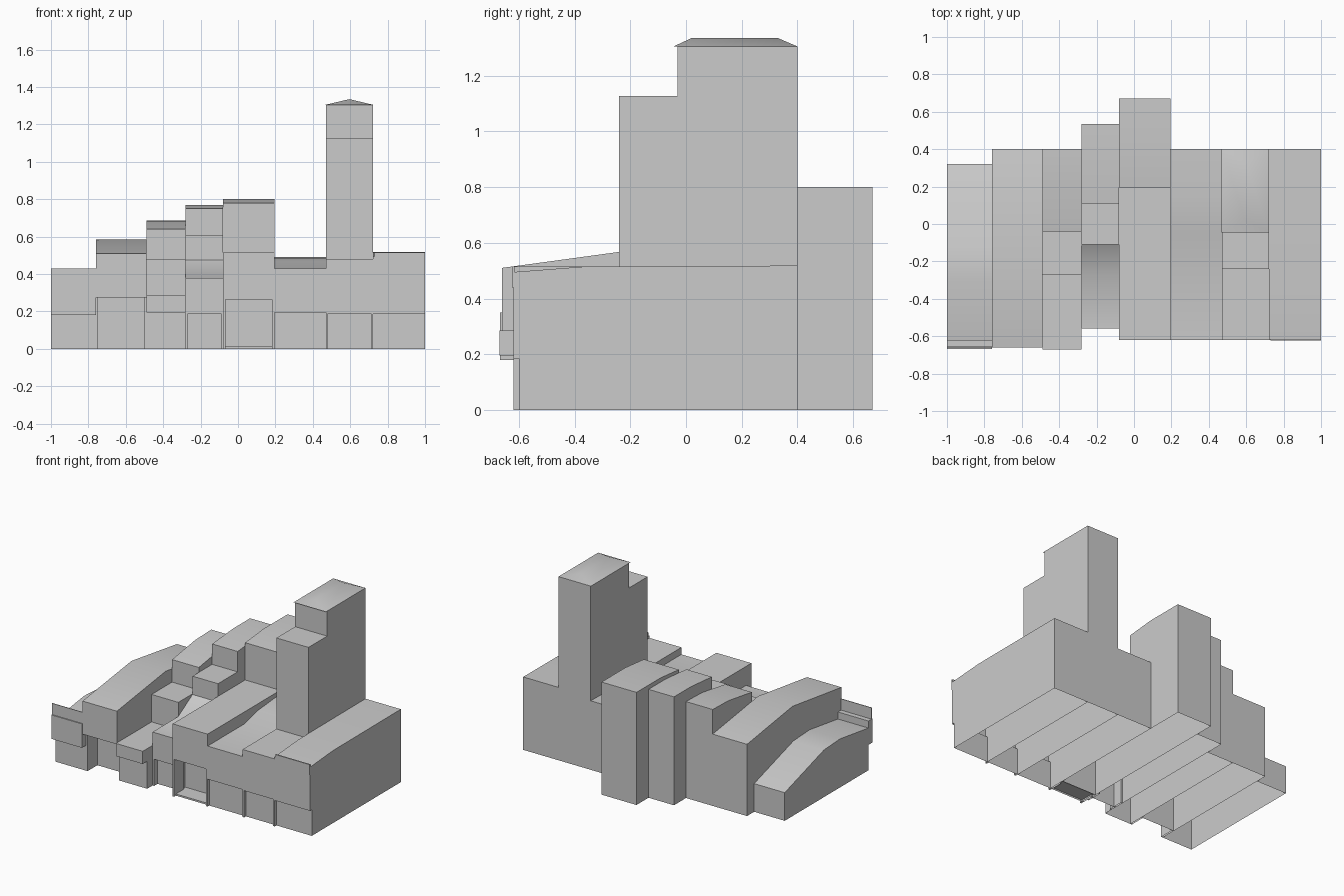
import bpy, bmesh, math

if "Cube" in bpy.data.objects:
    bpy.data.objects.remove(bpy.data.objects["Cube"])


def finish(name, bm):
    bmesh.ops.recalc_face_normals(bm, faces=bm.faces)
    # the buildings are shells, open where they meet the ground
    ground = [f for f in bm.faces if all(v.co.z < 1e-4 for v in f.verts)]
    bmesh.ops.delete(bm, geom=ground, context='FACES')
    me = bpy.data.meshes.new(name)
    bm.to_mesh(me)
    bm.free()
    ob = bpy.data.objects.new(name, me)
    bpy.context.collection.objects.link(ob)
    bpy.ops.object.select_all(action='DESELECT')
    ob.select_set(True)
    bpy.context.view_layer.objects.active = ob
    bpy.ops.object.shade_smooth_by_angle(angle=math.radians(40))
    return ob


def extrude_x(name, x0, x1, profile):
    """Extrude a side profile of (y, z) points from x0 to x1."""
    bm = bmesh.new()
    face = bm.faces.new([bm.verts.new((x0, y, z)) for y, z in profile])
    res = bmesh.ops.extrude_face_region(bm, geom=[face])
    verts = [g for g in res['geom'] if isinstance(g, bmesh.types.BMVert)]
    bmesh.ops.translate(bm, verts=verts, vec=(x1 - x0, 0, 0))
    return finish(name, bm)


def box(name, x0, x1, y0, y1, z0, z1):
    return extrude_x(name, x0, x1, [(y0, z0), (y1, z0), (y1, z1), (y0, z1)])


# Shop at the left end, with overhanging fascia and upright sign board
extrude_x("left_end_shop", -1.0, -0.76, [
    (-.62, 0), (.32, 0), (.32, .20), (-.12, .335), (-.30, .345), (-.62, .30),
    (-.62, .18)])
extrude_x("left_end_fascia", -1.0, -0.76, [
    (-.62, .18), (-.62, .35), (-.655, .35), (-.655, .43), (-.66, .43),
    (-.66, .35), (-.667, .35), (-.667, .18)])

# Long shop with a low ridge and recessed ground floor
extrude_x("ridge_shop", -0.76, -0.49, [
    (-.51, 0), (.40, 0), (.40, .51), (-.11, .585), (-.66, .51),
    (-.66, .275), (-.51, .275)])

# Stepped shop with a projecting canopy
extrude_x("stepped_shop", -0.49, -0.28, [
    (-.62, 0), (.40, 0), (.40, .685), (.22, .68), (-.04, .64), (-.04, .48),
    (-.27, .48), (-.27, .285), (-.67, .285), (-.67, .195), (-.62, .195)])

# Terraced house with a sloping skylight roof
extrude_x("terraced_house", -0.28, -0.08, [
    (-.52, 0), (.535, 0), (.535, .77), (.35, .77), (.11, .75), (.11, .605),
    (-.11, .605), (-.11, .475), (-.27, .38), (-.56, .38), (-.56, .19),
    (-.52, .19)])

# Tall rear block with a flat-roofed front and an open porch
extrude_x("porch_house", -0.08, 0.195, [
    (-.48, 0), (.67, 0), (.67, .80), (.40, .80), (.195, .78), (.195, .515),
    (-.62, .515), (-.62, .265), (-.48, .265)])
box("porch_floor", -0.08, 0.195, -.60, -.48, 0, .012)

# Low shop with a gently curved rear roof
extrude_x("curved_roof_shop", 0.195, 0.47, [
    (-.60, 0), (.40, 0), (.40, .49), (.15, .485), (-.05, .468), (-.21, .43),
    (-.62, .43), (-.62, .195), (-.60, .195)])

# Tower with a low front building
extrude_x("tower", 0.47, 0.722, [
    (-.60, 0), (.40, 0), (.40, 1.305), (-.03, 1.305), (-.03, 1.127),
    (-.24, 1.127), (-.24, .48), (-.62, .48), (-.62, .19), (-.60, .19)])

# Hipped cap on the tower
bm = bmesh.new()
v = [bm.verts.new(p) for p in [
    (.468, -.045, 1.305), (.722, -.045, 1.305), (.722, .40, 1.305),
    (.468, .40, 1.305), (.595, .02, 1.335), (.595, .33, 1.335)]]
for ids in [(0, 1, 4), (1, 2, 5, 4), (2, 3, 5), (3, 0, 4, 5), (3, 2, 1, 0)]:
    bm.faces.new([v[i] for i in ids])
finish("tower_cap", bm)

# Shop at the right end with its sign board
extrude_x("right_end_shop", 0.722, 1.0, [
    (-.60, 0), (.40, 0), (.40, .518), (-.36, .515), (-.62, .495),
    (-.62, .185), (-.60, .185)])
box("right_end_sign", 0.73, 1.0, -.624, -.615, .44, .515)

# Slim door posts beside each recessed shopfront: (x0, x1, front y, height)
for i, (x0, x1, y, h) in enumerate([
        (-.76, -.49, -.62, .275), (-.28, -.08, -.56, .19),
        (-.08, .195, -.62, .27), (.47, .722, -.62, .19)]):
    d = .02 if i == 3 else .11
    box(f"left_post_{i}", x0, x0 + .012, y, y + d, 0, h)
    box(f"right_post_{i}", x1 - .012, x1, y, y + d, 0, h)
